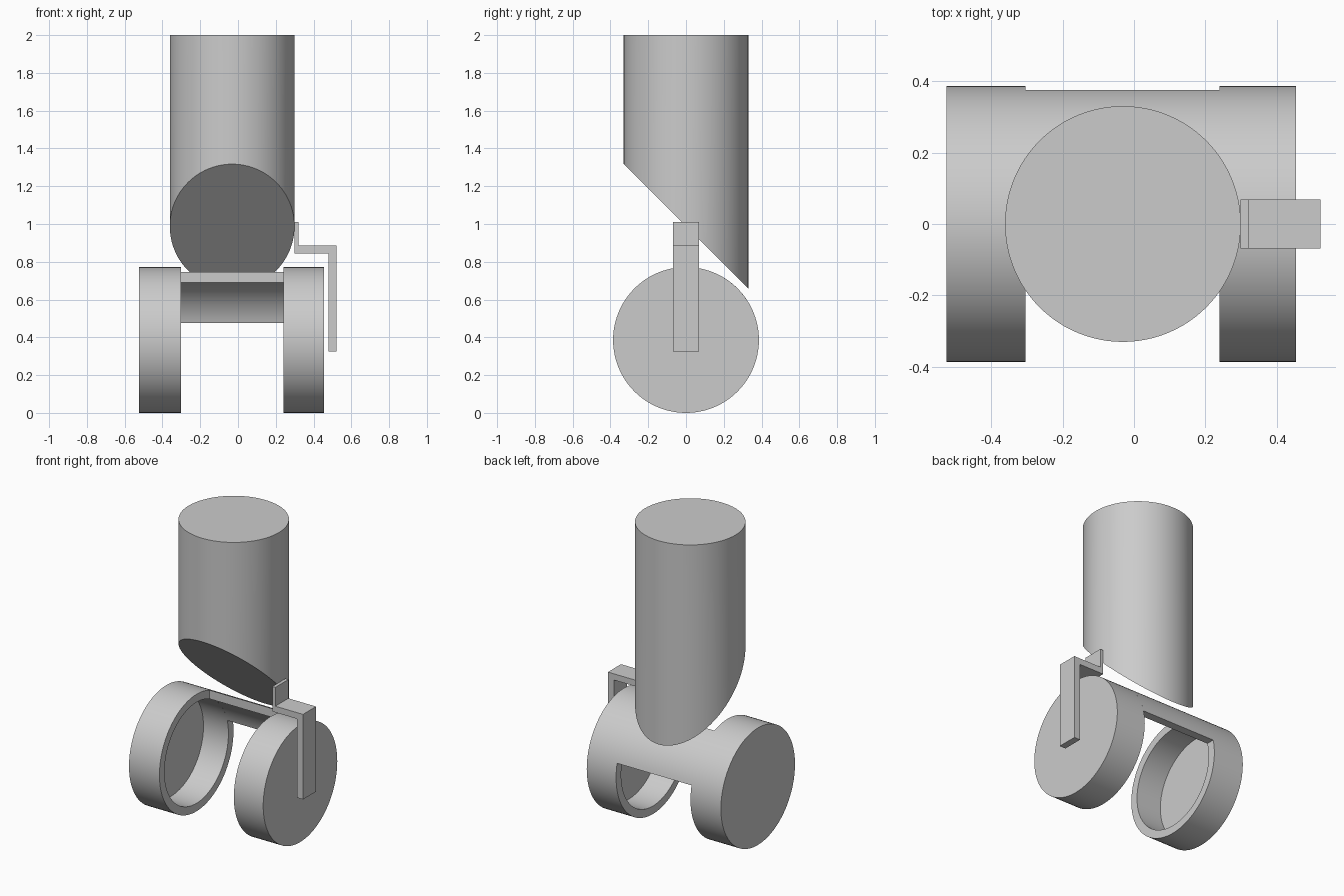
import bpy
import bmesh
from math import sin, cos, asin, acos, pi, radians
from mathutils import Vector

if "Cube" in bpy.data.objects:
    bpy.data.objects.remove(bpy.data.objects["Cube"], do_unlink=True)

grey = bpy.data.materials.new("plain grey")
grey.use_nodes = True
COLOUR = (0.6, 0.6, 0.6, 1)
grey.diffuse_color = COLOUR
grey.node_tree.nodes["Principled BSDF"].inputs["Base Color"].default_value = COLOUR

SEGMENTS = 96
WHEEL_R, INNER_R = 0.386, 0.333
AXLE_Z = WHEEL_R
LEFT_RIM, RIGHT_RIM = 0.24, -0.303   # inward edges of the wheels


def finish(name, bm):
    """Turn a bmesh into a grey object with smooth curves and sharp edges."""
    bmesh.ops.recalc_face_normals(bm, faces=bm.faces)
    mesh = bpy.data.meshes.new(name)
    bm.to_mesh(mesh)
    bm.free()
    mesh.materials.append(grey)
    obj = bpy.data.objects.new(name, mesh)
    bpy.context.collection.objects.link(obj)
    bpy.ops.object.select_all(action='DESELECT')
    obj.select_set(True)
    bpy.context.view_layer.objects.active = obj
    bpy.ops.object.shade_smooth_by_angle(angle=radians(30))
    return obj


def extrude_profile(name, points, offset):
    """Extrude a closed flat outline along an offset."""
    bm = bmesh.new()
    face = bm.faces.new([bm.verts.new(p) for p in points])
    result = bmesh.ops.extrude_face_region(bm, geom=[face], use_keep_orig=True)
    moved = [v for v in result["geom"] if isinstance(v, bmesh.types.BMVert)]
    bmesh.ops.translate(bm, verts=moved, vec=offset)
    return finish(name, bm)


def cup_wheel(name, outer_x, rim_x):
    """Lathe a hollow wheel, closed outside and open at its inward rim."""
    plate_x = outer_x + (0.04 if rim_x > outer_x else -0.04)
    profile = [(outer_x, 0), (outer_x, WHEEL_R), (rim_x, WHEEL_R),
               (rim_x, INNER_R), (plate_x, INNER_R), (plate_x, 0)]
    bm = bmesh.new()
    verts = [bm.verts.new((x, 0, AXLE_Z + r)) for x, r in profile]
    edges = [bm.edges.new(pair) for pair in zip(verts, verts[1:])]
    bmesh.ops.spin(bm, geom=verts + edges, cent=(0, 0, AXLE_Z), axis=(1, 0, 0),
                   angle=2 * pi, steps=SEGMENTS, use_duplicate=False)
    bmesh.ops.remove_doubles(bm, verts=bm.verts, dist=0.0001)
    return finish(name, bm)


# Slanted leg: a cylinder whose lower end follows a 45 degree plane
bm = bmesh.new()
bmesh.ops.create_cone(bm, cap_ends=True, segments=SEGMENTS,
                      radius1=0.33, radius2=0.33, depth=1)
for v in bm.verts:
    v.co.x -= 0.031
    v.co.z = 2.0 if v.co.z > 0 else 0.987 - v.co.y
finish("slanted_leg", bm)

# Pair of hollow wheels
cup_wheel("left_wheel", 0.454, LEFT_RIM)
cup_wheel("right_wheel", -0.525, RIGHT_RIM)

# Curved bridge across the upper back, trimmed level below and upright in front
TRIM_Z, TRIM_Y, STEPS = 0.091, 0.137, 16


def arc(radius):
    start, end = asin(TRIM_Z / radius), acos(TRIM_Y / radius)
    angles = [start + (end - start) * i / STEPS for i in range(STEPS + 1)]
    return [(RIGHT_RIM, radius * cos(a), AXLE_Z + radius * sin(a)) for a in angles]


extrude_profile("bridge", arc(WHEEL_R) + arc(INNER_R)[::-1],
                Vector((LEFT_RIM - RIGHT_RIM, 0, 0)))

# Stepped bracket from the leg down over the left wheel
outline = [(0.298, 1.01), (0.298, 0.845), (0.478, 0.845), (0.478, 0.325),
           (0.522, 0.325), (0.522, 0.886), (0.32, 0.886), (0.32, 1.01)]
extrude_profile("bracket", [(x, -0.068, z) for x, z in outline],
                Vector((0, 0.136, 0)))
